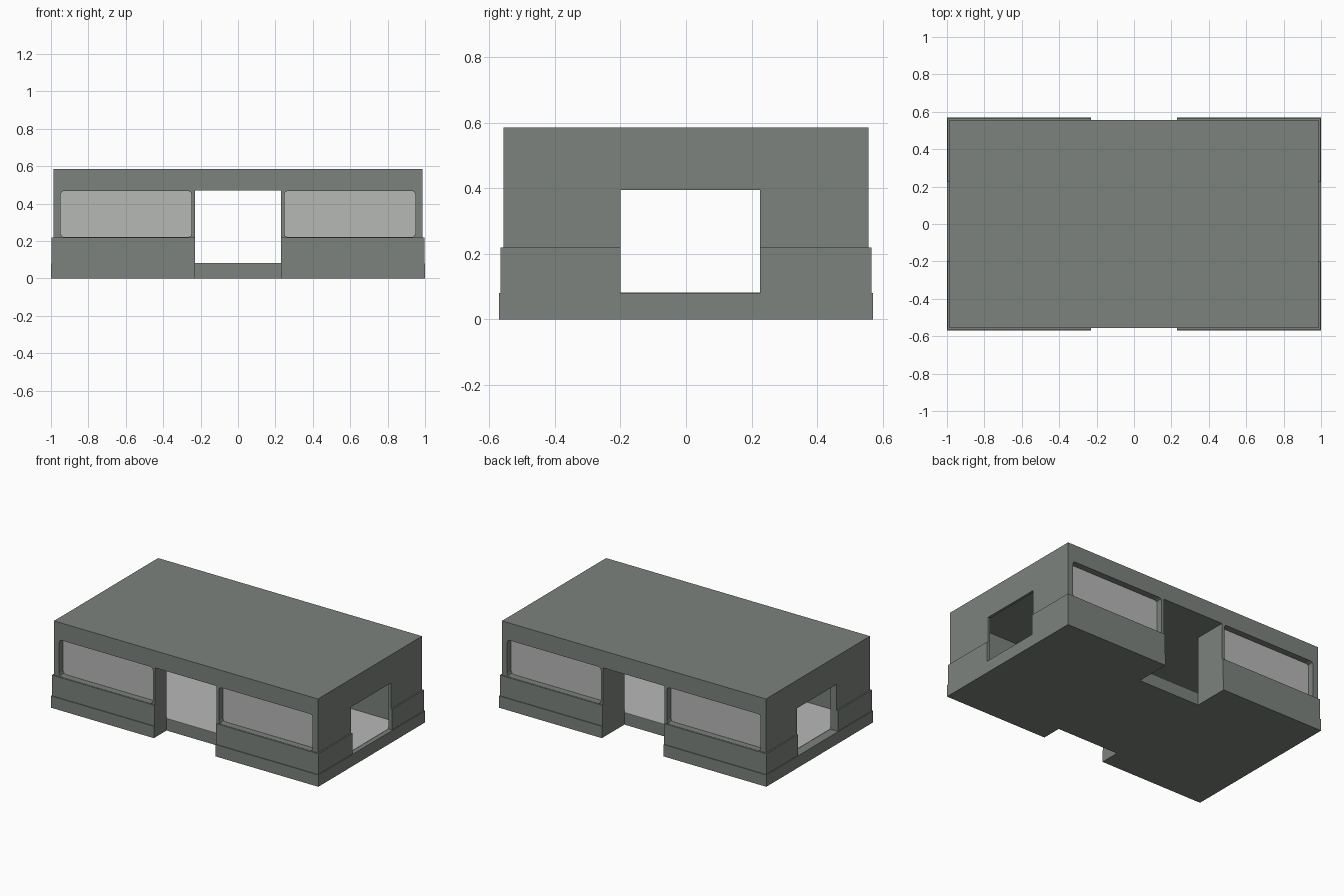
import bpy, bmesh

if "Cube" in bpy.data.objects:
    bpy.data.objects.remove(bpy.data.objects["Cube"])

def material(name, rgb):
    m = bpy.data.materials.new(name)
    m.diffuse_color = (*rgb, 1)
    m.use_nodes = True
    m.node_tree.nodes["Principled BSDF"].inputs["Base Color"].default_value = m.diffuse_color
    return m

STONE = material("grey_green_wall", (0.205, 0.225, 0.205))
PALE = material("pale_grey", (0.47, 0.48, 0.47))

def add_object(name, bm, mat):
    bmesh.ops.recalc_face_normals(bm, faces=bm.faces)
    me = bpy.data.meshes.new(name)
    bm.to_mesh(me)
    bm.free()
    ob = bpy.data.objects.new(name, me)
    bpy.context.collection.objects.link(ob)
    me.materials.append(mat)
    return ob

def box(name, x, y, z, mat, corner=0):
    """Box from ranges; corner rounds the edges that run along y."""
    bm = bmesh.new()
    bmesh.ops.create_cube(bm, size=1)
    for v in bm.verts:
        v.co = [r[0] if c < 0 else r[1] for c, r in zip(v.co, (x, y, z))]
    if corner:
        edges = [e for e in bm.edges
                 if abs(e.verts[0].co.y - e.verts[1].co.y) > 1e-5]
        bmesh.ops.bevel(bm, geom=edges, offset=corner, segments=2,
                        profile=0.5, affect='EDGES')
    return add_object(name, bm, mat)

def cut(target, cutter):
    cutter.hide_render = True
    mod = target.modifiers.new("cut", 'BOOLEAN')
    mod.operation = 'DIFFERENCE'
    mod.solver = 'EXACT'
    mod.object = cutter
    bpy.context.view_layer.objects.active = target
    bpy.ops.object.modifier_apply(modifier=mod.name)
    bpy.data.objects.remove(cutter)

# Stepped outer shell: base, plinth and upper wall as stacked rings
tiers = [(1, .57, 0), (1, .57, .08), (.996, .565, .08),
         (.996, .565, .22), (.987, .556, .22), (.987, .556, .585)]
bm = bmesh.new()
rings = [[bm.verts.new((sx * a, sy * b, z))
          for sx, sy in ((-1, -1), (1, -1), (1, 1), (-1, 1))]
         for a, b, z in tiers]
for lo, hi in zip(rings, rings[1:]):
    for i in range(4):
        j = (i + 1) % 4
        bm.faces.new((lo[i], lo[j], hi[j], hi[i]))
bm.faces.new(rings[0])
bm.faces.new(rings[-1])
shell = add_object("building_shell", bm, STONE)

# Inner room, door passage front to back, side openings
ROOM_X, ROOM_Y = (-.94, .97), (-.435, .33)
cut(shell, box("room_cutter", ROOM_X, ROOM_Y, (.08, .47), STONE))
cut(shell, box("door_cutter", (-.23, .23), (-1, 1), (.08, .47), STONE))
cut(shell, box("side_cutter", (-2, 2), (-.2, .225), (.08, .395), STONE))

# Base steps back under both doorways
for y in ((-1, ROOM_Y[0]), (ROOM_Y[1], 1)):
    cut(shell, box("step_cutter", (-.23, .23), y, (-.1, .2), STONE))

# Recessed long windows, two on the front and two on the back
for side, sy in (("front", -1), ("back", 1)):
    for hand, sx in (("left", -1), ("right", 1)):
        x = sorted((sx * .248, sx * .948))
        depth = sorted((sy * .51, sy * 1))
        cut(shell, box("window_cutter", x, depth, (.221, .468), STONE, .018))
        plate = sorted((sy * .509, sy * .513))
        box(f"{side}_{hand}_window", x, plate, (.221, .468), PALE, .018)

# Pale floor
box("floor", ROOM_X, ROOM_Y, (.079, .082), PALE)
